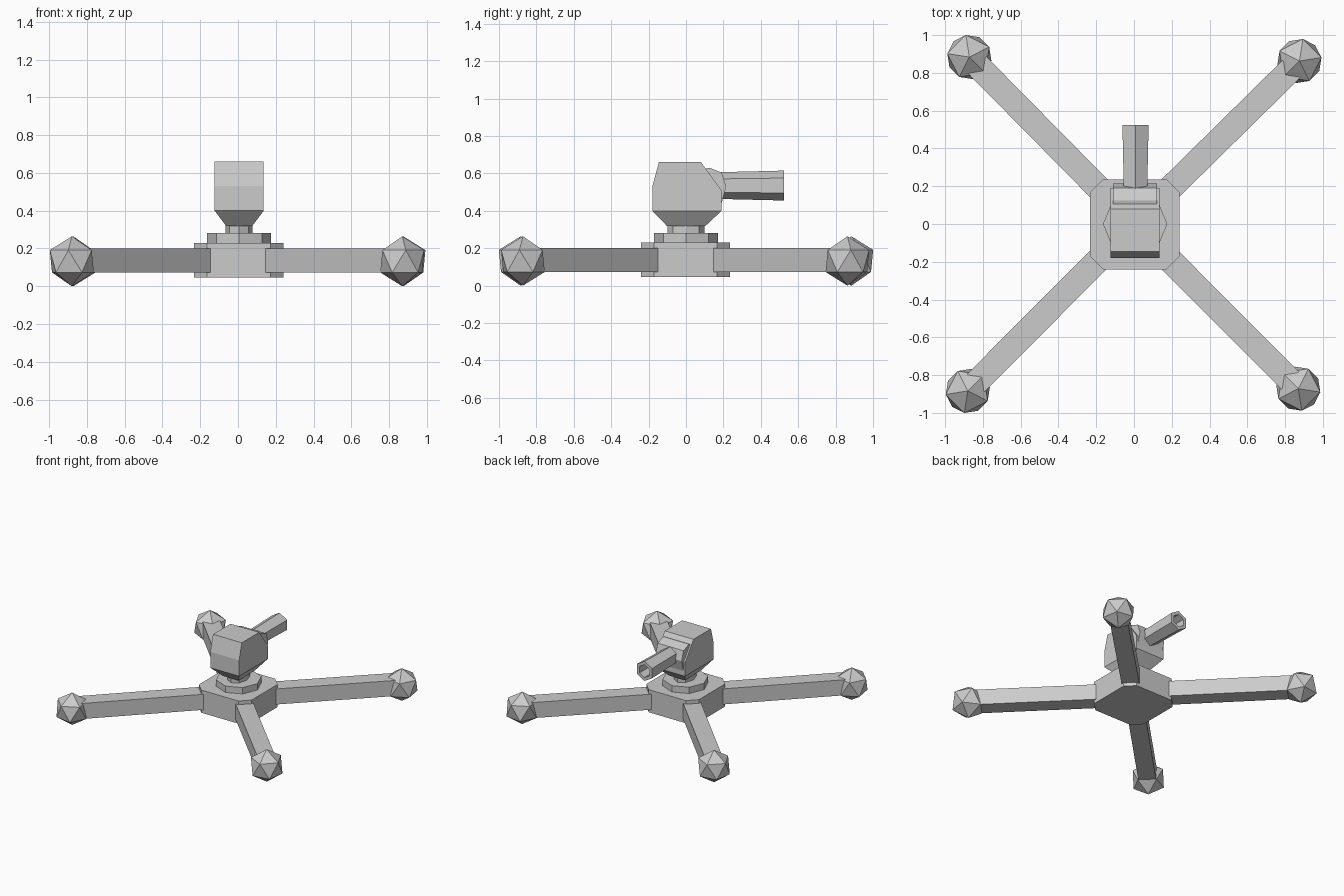
import bpy, bmesh
from math import sin, cos, pi, radians
from mathutils import Matrix, Vector

if "Cube" in bpy.data.objects:
    bpy.data.objects.remove(bpy.data.objects["Cube"])

CX = 0.006  # body and turret sit a hair right of centre


def make(name, bm):
    bmesh.ops.recalc_face_normals(bm, faces=bm.faces)
    me = bpy.data.meshes.new(name)
    bm.to_mesh(me)
    bm.free()
    ob = bpy.data.objects.new(name, me)
    bpy.context.collection.objects.link(ob)
    return ob


def loft(name, rings, caps=True, closed=False):
    """Join rings of points (equal counts) into a solid."""
    bm = bmesh.new()
    vs = [[bm.verts.new(p) for p in r] for r in rings]
    n = len(vs[0])
    pairs = list(zip(vs, vs[1:])) + ([(vs[-1], vs[0])] if closed else [])
    for a, b in pairs:
        for i in range(n):
            j = (i + 1) % n
            bm.faces.new((a[i], a[j], b[j], b[i]))
    if caps:
        bm.faces.new(vs[0])
        bm.faces.new(vs[-1])
    return make(name, bm)


def octagon(rx, ry, z, turn=0.0):
    return [(CX + rx * cos(k * pi / 4 + turn), ry * sin(k * pi / 4 + turn), z) for k in range(8)]


def rect(hx, y0, y1, z):
    return [(CX - hx, y0, z), (CX + hx, y0, z), (CX + hx, y1, z), (CX - hx, y1, z)]


def extrude_x(name, prof, hx):
    return loft(name, [[(CX + s * hx, y, z) for y, z in prof] for s in (-1, 1)])


# Chamfered square hub
h, c = 0.238, 0.168
hub = [(h, -c), (h, c), (c, h), (-c, h), (-h, c), (-h, -c), (-c, -h), (c, -h)]
loft("hub", [[(x + 0.004, y - 0.002, z) for x, y in hub] for z in (0.045, 0.23)])

# Octagonal turntable and neck
loft("turntable", [octagon(0.17, 0.172, z) for z in (0.225, 0.282)])
loft("neck", [octagon(0.072, 0.1, z) for z in (0.275, 0.33)])

# Turret head: tapered collar under a side profile
loft("head_collar", [rect(0.07, -0.103, 0.105, 0.32), rect(0.13, -0.18, 0.19, 0.4)])
extrude_x("turret_head", [(-0.18, 0.4), (0.19, 0.4), (0.19, 0.51), (0.08, 0.66),
                          (-0.145, 0.66), (-0.18, 0.53)], 0.13)

# Mantlet behind the barrel
extrude_x("mantlet", [(0.1, 0.44), (0.19, 0.44), (0.215, 0.53), (0.19, 0.605),
                      (0.125, 0.63), (0.08, 0.62)], 0.117)


# Hollow six-sided barrel
def hexagon(r, y):
    return [(CX + 0.002 + r * sin(k * pi / 3), y, 0.535 + r * cos(k * pi / 3)) for k in range(6)]


loft("barrel", [hexagon(0.07, 0.12), hexagon(0.08, 0.525), hexagon(0.052, 0.525), hexagon(0.05, 0.38)])

# Four legs with faceted ball feet
feet = [("front_left", -0.88, -0.884, 45), ("front_right", 0.87, -0.872, 135),
        ("back_right", 0.876, 0.863, 225), ("back_left", -0.872, 0.884, 315)]
for side, x, y, ang in feet:
    bm = bmesh.new()
    bmesh.ops.create_icosphere(bm, subdivisions=1, radius=0.132,
                               matrix=Matrix.Translation((x, y, 0.132)) @ Matrix.Rotation(radians(ang), 4, 'Z'))
    make(side + "_foot", bm)
    d = Vector((x, y, 0)).normalized()
    w = Vector((-d.y, d.x, 0)) * 0.066
    rings = []
    for r in (0.2, Vector((x, y)).length - 0.06):
        p = d * r
        rings.append([p + s * w + Vector((0, 0, z)) for s, z in ((-1, 0.073), (1, 0.073), (1, 0.2), (-1, 0.2))])
    loft(side + "_leg", rings)
